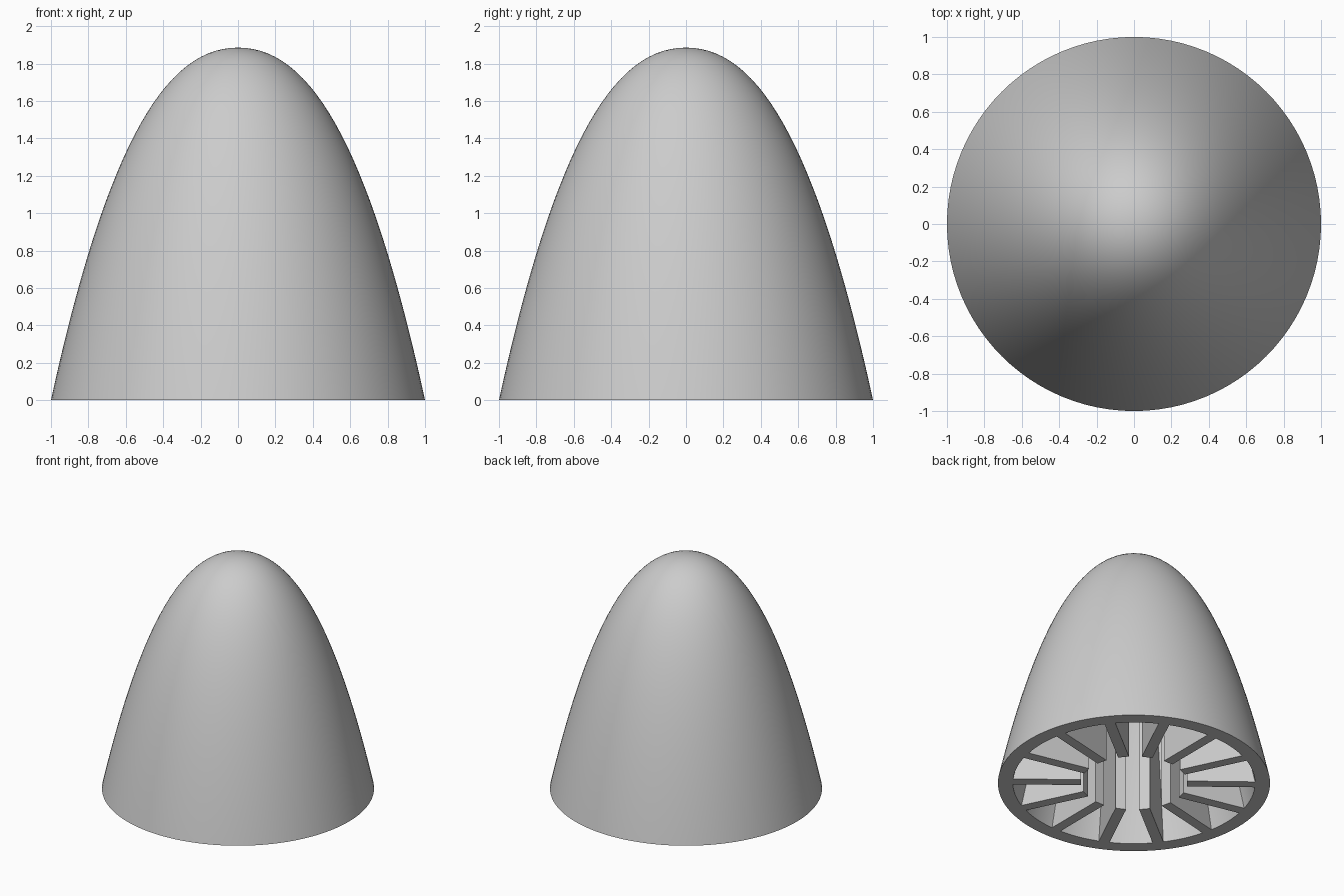
import bpy, bmesh, math
from mathutils import Matrix, Vector

cube = bpy.data.objects.get("Cube")
if cube:
    bpy.data.objects.remove(cube, do_unlink=True)

HEIGHT = 1.885
RIBS = 14
RIB_THICK = 0.08
RIB_INNER = 0.39

grey = bpy.data.materials.new("plain grey")
grey.use_nodes = True
colour = (0.6, 0.6, 0.6, 1)
grey.diffuse_color = colour
grey.node_tree.nodes["Principled BSDF"].inputs["Base Color"].default_value = colour


def dome_z(r, scale):
    """Height of the dome curve, shrunk by scale, at radius r."""
    t = r / scale
    return scale * HEIGHT * (1 - 0.6 * t ** 2 - 0.4 * t ** 3.1)


def dome_curve(scale, steps, r_min=0.0):
    """Points (r, z) from the rim inwards to r_min, closer together at the rim."""
    pts = []
    for i in range(steps + 1):
        r = r_min + (scale - r_min) * math.cos(i / steps * math.pi / 2)
        pts.append((r, dome_z(r, scale)))
    return pts


def finish(name, bm):
    bmesh.ops.recalc_face_normals(bm, faces=bm.faces)
    mesh = bpy.data.meshes.new(name)
    bm.to_mesh(mesh)
    bm.free()
    mesh.materials.append(grey)
    obj = bpy.data.objects.new(name, mesh)
    bpy.context.collection.objects.link(obj)
    return obj


# Outer shell with a hollow inside, spun around the z axis
bm = bmesh.new()
profile = dome_curve(0.89, 32)[::-1] + dome_curve(1.0, 40)
verts = [bm.verts.new((r, 0, z)) for r, z in profile]
edges = [bm.edges.new(pair) for pair in zip(verts, verts[1:])]
bmesh.ops.spin(bm, geom=verts + edges, cent=(0, 0, 0), axis=(0, 0, 1),
               angle=math.tau, steps=96, use_merge=True)
bmesh.ops.remove_doubles(bm, verts=bm.verts, dist=0.0001)
shell = finish("dome_shell", bm)
bpy.context.view_layer.objects.active = shell
shell.select_set(True)
bpy.ops.object.shade_smooth_by_angle(angle=math.radians(35))
shell.select_set(False)

# Radial ribs with free inner edges around an open core, one of them along y
bm = bmesh.new()
outline = [(RIB_INNER, 0)] + dome_curve(0.91, 20, RIB_INNER)
for i in range(RIBS):
    turn = Matrix.Rotation(math.pi / 2 + math.tau * i / RIBS, 3, 'Z')
    face = bm.faces.new([bm.verts.new(turn @ Vector((r, -RIB_THICK / 2, z)))
                         for r, z in outline])
    new = bmesh.ops.extrude_face_region(bm, geom=[face], use_keep_orig=True)["geom"]
    bmesh.ops.translate(bm, vec=turn @ Vector((0, RIB_THICK, 0)),
                        verts=[g for g in new if isinstance(g, bmesh.types.BMVert)])
finish("inner_ribs", bm)
